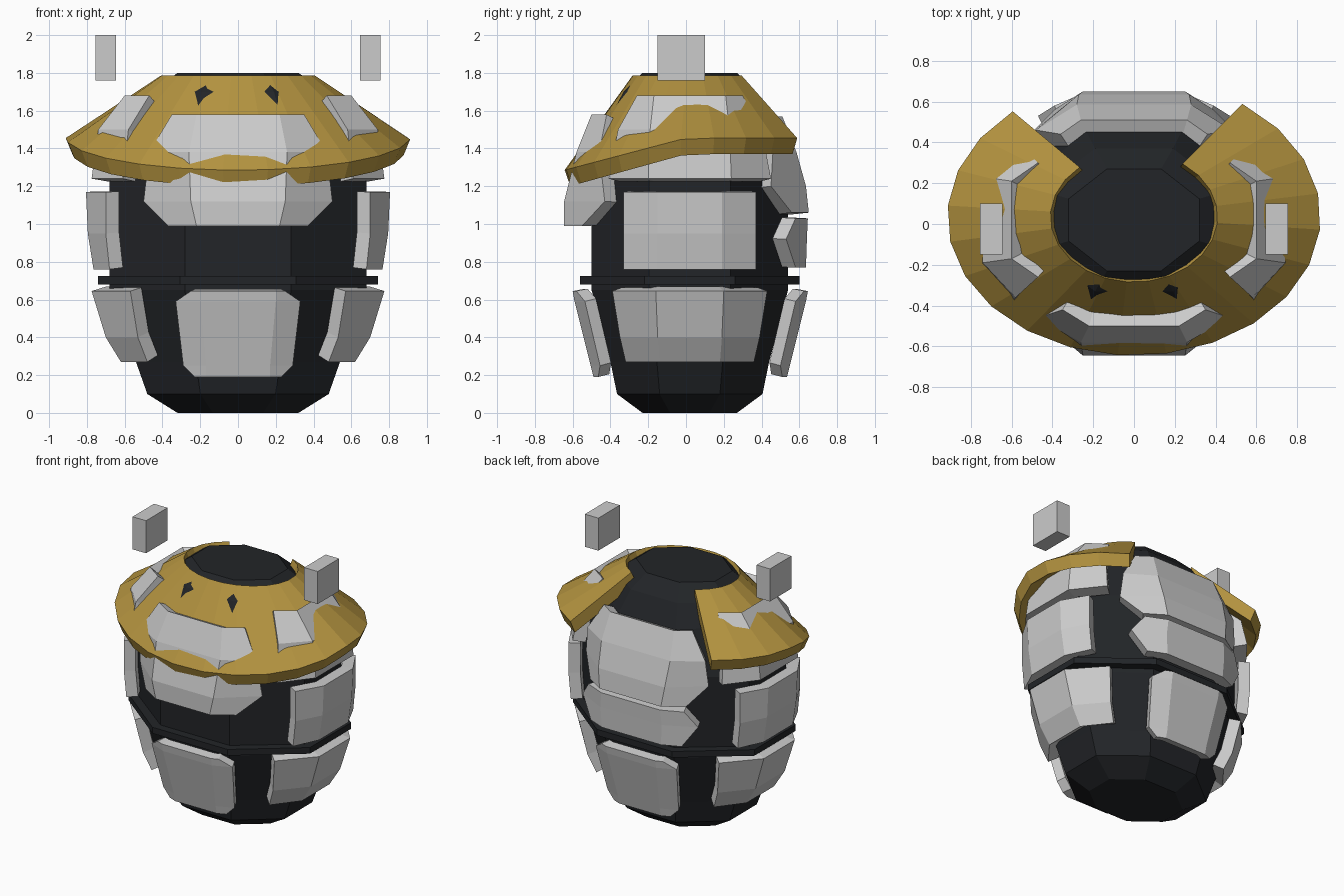
import bpy, bmesh
from math import cos, sin, radians, pi
from mathutils import Vector

if "Cube" in bpy.data.objects:
    bpy.data.objects.remove(bpy.data.objects["Cube"])


def material(name, color):
    m = bpy.data.materials.new(name)
    m.diffuse_color = (*color, 1)
    m.use_nodes = True
    m.node_tree.nodes["Principled BSDF"].inputs["Base Color"].default_value = m.diffuse_color
    return m


DARK = material("dark", (0.016, 0.018, 0.021))
GOLD = material("gold", (0.45, 0.29, 0.05))


def make(name, verts, faces, mat=None):
    me = bpy.data.meshes.new(name)
    me.from_pydata(verts, [], faces)
    ob = bpy.data.objects.new(name, me)
    bpy.context.collection.objects.link(ob)
    if mat:
        me.materials.append(mat)
    return ob


def fix_normals(ob):
    bm = bmesh.new()
    bm.from_mesh(ob.data)
    bmesh.ops.recalc_face_normals(bm, faces=bm.faces)
    bm.to_mesh(ob.data)
    bm.free()


def octagon_loft(name, rings, mat):
    """Stack of eight-sided rings (z, half width, half depth) with end caps."""
    k = 1 / cos(pi / 8)
    verts = [(rx * k * cos((i + .5) * pi / 4), .02 + ry * k * sin((i + .5) * pi / 4), z)
             for z, rx, ry in rings for i in range(8)]
    faces = [(r * 8 + i, r * 8 + (i + 1) % 8, r * 8 + 8 + (i + 1) % 8, r * 8 + 8 + i)
             for r in range(len(rings) - 1) for i in range(8)]
    n = len(verts)
    faces += [tuple(range(8))[::-1], tuple(range(n - 8, n))]
    fix_normals(make(name, verts, faces, mat))


def plate(name, side, rows, thick=.08):
    """Armour plate: rows of (z, flat half width, depth, edge half width, edge depth)."""
    place = {"front": lambda u, d, z: (u, -d, z), "back": lambda u, d, z: (u, d, z),
             "right": lambda u, d, z: (d, u + .02, z), "left": lambda u, d, z: (-d, u + .02, z)}[side]
    out = Vector(place(0, 1, 0))
    verts = [place(u, d, z) for z, u1, d1, u2, d2 in rows
             for u, d in ((-u2, d2), (-u1, d1), (u1, d1), (u2, d2))]
    faces = [(r * 4 + i, r * 4 + i + 1, r * 4 + i + 5, r * 4 + i + 4)
             for r in range(len(rows) - 1) for i in range(3)]
    ob = make(name, verts, faces)
    ob.data.update()
    if ob.data.polygons[1].normal.dot(out) < 0:
        ob.data.flip_normals()
    mod = ob.modifiers.new("thickness", 'SOLIDIFY')
    mod.thickness, mod.offset, mod.use_even_offset = thick, -1, True


# Dark core and belt
octagon_loft("body", [(0, .32, .25), (.1, .48, .385), (.27, .54, .42), (.65, .68, .52),
                      (1.24, .68, .52), (1.55, .56, .43), (1.7, .46, .35), (1.8, .32, .25)], DARK)
octagon_loft("belt", [(.68, .74, .58), (.725, .74, .58)], DARK)

# Golden brim, open at the back and dipping toward the front
N, A0, A1 = 19, 130.5, 414.5
verts = []
for i in range(N + 1):
    a = radians(A0 + (A1 - A0) * i / N)
    c, s = cos(a), sin(a)
    drop = .17 * max(0, -(.035 + .68 * s)) / .645
    for rx, ry, z in ((.41, .32, 1.785), (.915, .68, 1.455 - drop),
                      (.88, .65, 1.37 - drop), (.375, .285, 1.70)):
        verts.append((rx * c, .035 + ry * s, z))
faces = [(i * 4 + j, i * 4 + (j + 1) % 4, i * 4 + 4 + (j + 1) % 4, i * 4 + 4 + j)
         for i in range(N) for j in range(4)]
faces += [(0, 1, 2, 3), (N * 4 + 3, N * 4 + 2, N * 4 + 1, N * 4)]
fix_normals(make("brim", verts, faces, GOLD))

# Upper front and back plates
plate("upper_front_plate", "front", [(1.58, .22, .50, .35, .42), (1.38, .26, .58, .47, .46),
                                     (1.12, .25, .645, .50, .43), (.99, .22, .645, .37, .55)], .1)
plate("upper_back_plate", "back", [(1.57, .26, .51, .36, .44), (1.38, .28, .585, .48, .46),
                                   (1.2, .27, .635, .50, .45), (1.06, .25, .65, .39, .56)], .1)
plate("middle_back_plate", "back", [(1.03, .24, .645, .39, .58), (.92, .25, .64, .47, .53),
                                    (.77, .24, .635, .37, .58)])

# Lower front and back plates
for side, dy in (("front", 0), ("back", .045)):
    plate("lower_%s_plate" % side, side, [(.645, .2, .60 + dy, .25, .58 + dy), (.59, .2, .59 + dy, .33, .535 + dy),
                                          (.25, .17, .505 + dy, .29, .455 + dy), (.19, .17, .49 + dy, .23, .465 + dy)], .065)

# Side plates and floating blocks, mirrored left and right
for side, sx in (("right", 1), ("left", -1)):
    plate("upper_%s_plate" % side, side, [(1.68, .19, .60, .28, .47), (1.5, .21, .74, .38, .58),
                                          (1.24, .22, .775, .43, .61)], .09)
    plate("middle_%s_plate" % side, side, [(1.17, .17, .805, .35, .70), (.95, .17, .795, .35, .70),
                                           (.76, .17, .765, .35, .68)])
    plate("lower_%s_plate" % side, side, [(.645, .18, .775, .41, .57), (.40, .17, .70, .37, .53),
                                          (.27, .16, .62, .34, .48)])
    bpy.ops.mesh.primitive_cube_add(size=1, location=(sx * .70, -.025, 1.88))
    block = bpy.context.object
    block.name = side + "_block"
    block.scale = (.11, .25, .24)
